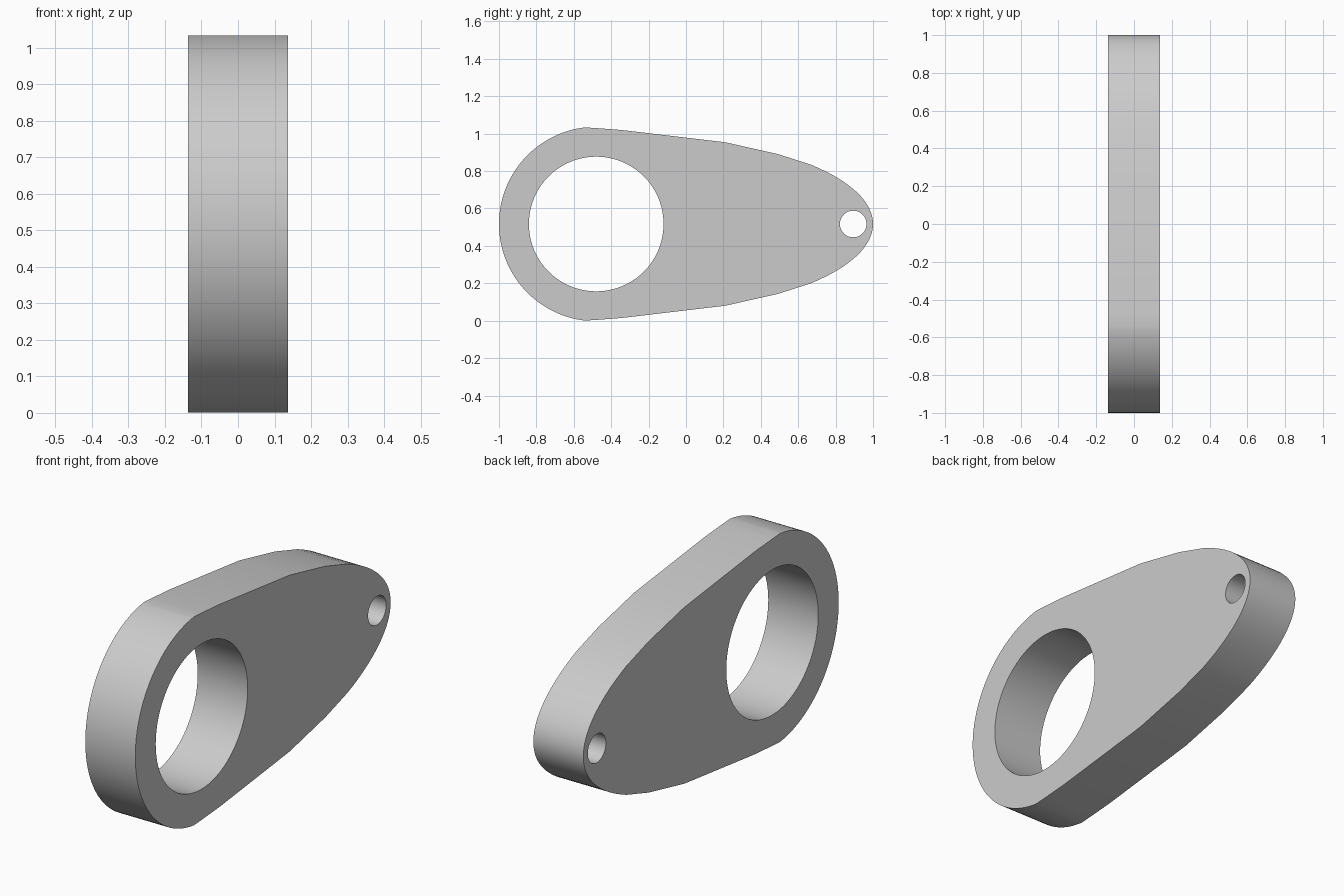
import bpy
import bmesh
from math import cos, sin, pi, sqrt, acos, radians

cube = bpy.data.objects.get("Cube")
if cube:
    bpy.data.objects.remove(cube)

THICKNESS = 0.274
MID_Z = 0.517
RING_Y, RING_R = -0.48, 0.52


def circle(cy, radius, count):
    return [(cy + radius * cos(2 * pi * i / count), MID_Z + radius * sin(2 * pi * i / count))
            for i in range(count)]


# Upper half of the outline as (y, half height): round end, tapering flank, elliptical nose
start = acos((-0.54 - RING_Y) / RING_R)
half = []
for i in range(33):
    a = pi + (start - pi) * i / 32
    half.append((RING_Y + RING_R * cos(a), RING_R * sin(a)))
half += [(-0.47, 0.512), (-0.34, 0.502), (0.21, 0.437), (0.49, 0.374)]
for i in range(17):
    d = 0.337 * (1 - i / 16) ** 2
    half.append((1 - d, sqrt(d * (0.344 - 0.125 * d))))

# Mirror the half outline to close it
outline = [(y, MID_Z + h) for y, h in half]
outline += [(y, MID_Z - h) for y, h in reversed(half[1:-1])]

# Filled profile with the large bore and the small pin hole
curve = bpy.data.curves.new("link_plate", "CURVE")
curve.dimensions = "2D"
curve.fill_mode = "BOTH"
curve.extrude = THICKNESS / 2
for loop in (outline, circle(RING_Y, 0.36, 96), circle(0.894, 0.071, 48)):
    spline = curve.splines.new("POLY")
    spline.points.add(len(loop) - 1)
    for point, (y, z) in zip(spline.points, loop):
        point.co = (y, z, 0, 1)
    spline.use_cyclic_u = True

plate = bpy.data.objects.new("link_plate", curve)
bpy.context.collection.objects.link(plate)
plate.rotation_euler = (pi / 2, 0, pi / 2)
bpy.ops.object.select_all(action="DESELECT")
plate.select_set(True)
bpy.context.view_layer.objects.active = plate
bpy.ops.object.convert(target="MESH")
plate = bpy.context.object
bpy.ops.object.transform_apply(location=False, rotation=True, scale=False)

# Weld caps to walls
bm = bmesh.new()
bm.from_mesh(plate.data)
bmesh.ops.remove_doubles(bm, verts=bm.verts, dist=0.0002)
bmesh.ops.recalc_face_normals(bm, faces=bm.faces)
bm.to_mesh(plate.data)
bm.free()

# Plain grey finish
grey = bpy.data.materials.new("plain_grey")
grey.use_nodes = True
colour = (0.6, 0.6, 0.6, 1)
grey.diffuse_color = colour
grey.node_tree.nodes["Principled BSDF"].inputs["Base Color"].default_value = colour
plate.data.materials.clear()
plate.data.materials.append(grey)

bpy.ops.object.shade_smooth_by_angle(angle=radians(30))
